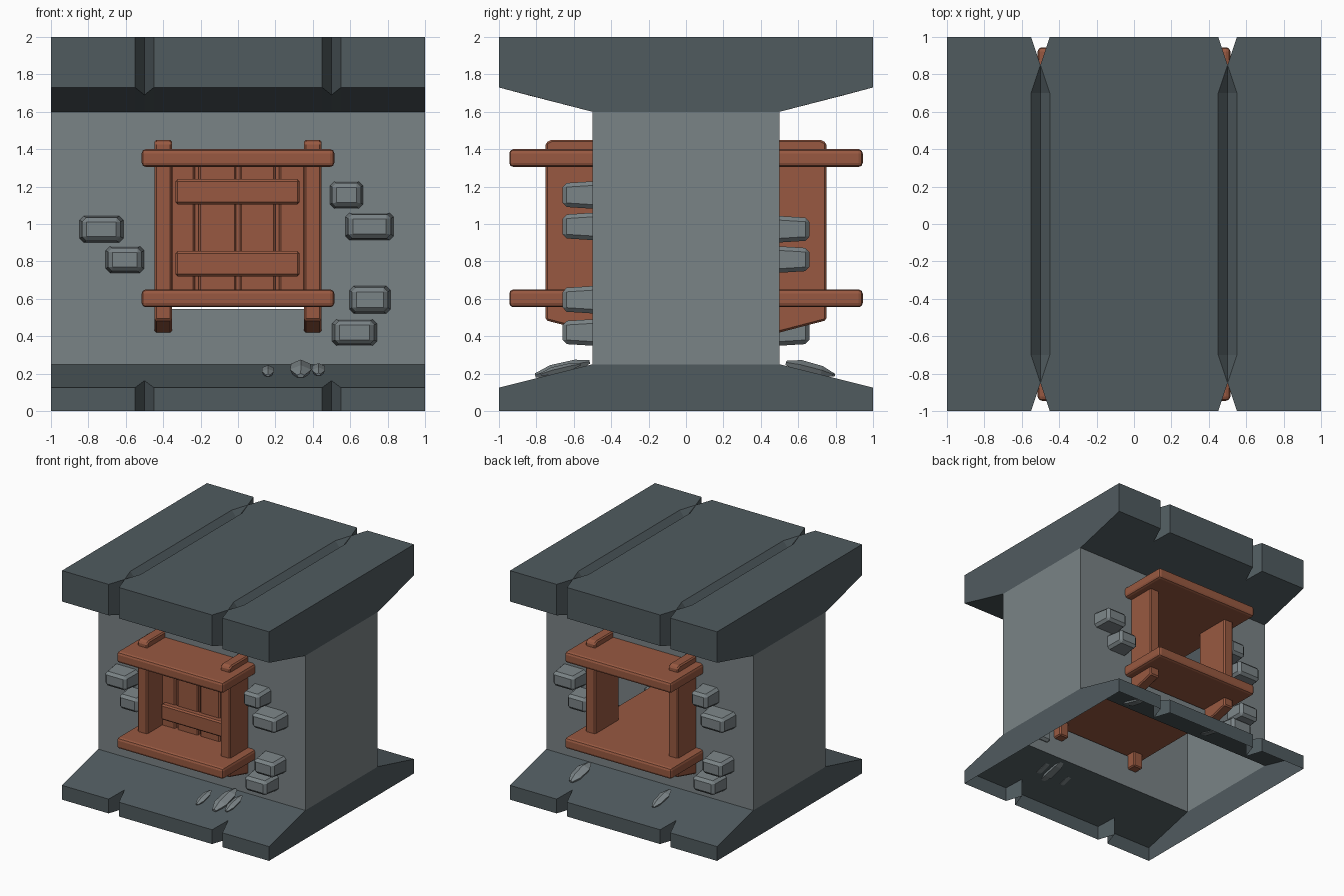
import bpy, bmesh, math
from mathutils import Matrix, Vector

if "Cube" in bpy.data.objects:
    bpy.data.objects.remove(bpy.data.objects["Cube"])


def material(name, rgb):
    m = bpy.data.materials.new(name)
    lin = [((c / 255 + 0.055) / 1.055) ** 2.4 for c in rgb]
    m.diffuse_color = (*lin, 1)
    m.use_nodes = True
    m.node_tree.nodes["Principled BSDF"].inputs["Base Color"].default_value = m.diffuse_color
    return m


STONE = material("light stone", (122, 131, 134))
SLATE = material("dark stone", (80, 91, 95))
WOOD = material("brown wood", (152, 89, 65))


def finish(name, bm, *mats):
    bmesh.ops.recalc_face_normals(bm, faces=bm.faces)
    me = bpy.data.meshes.new(name)
    bm.to_mesh(me)
    bm.free()
    for m in mats:
        me.materials.append(m)
    ob = bpy.data.objects.new(name, me)
    bpy.context.collection.objects.link(ob)
    return ob


def bevel(ob, width, segments=1):
    b = ob.modifiers.new("bevel", "BEVEL")
    b.width, b.segments, b.limit_method = width, segments, "ANGLE"


def block(name, x0, x1, y0, y1, z0, z1, mat, bev=0.0, taper=1.0, seg=1, turn=False):
    """Box whose y0 end may be tapered; turn spins it half round the z axis."""
    bm = bmesh.new()
    bmesh.ops.create_cube(bm, size=1)
    for v in bm.verts:
        k = taper if v.co.y < 0 else 1
        v.co = ((x0 + x1) / 2 + v.co.x * k * (x1 - x0),
                y0 if v.co.y < 0 else y1,
                (z0 + z1) / 2 + v.co.z * k * (z1 - z0))
    if turn:
        bm.transform(Matrix.Rotation(math.pi, 4, "Z"))
    ob = finish(name, bm, mat)
    if bev:
        bevel(ob, bev, seg)
    return ob


# Wall: hollow shell lofted along x, pinched at the grooves, open underneath
def section(x):
    pinch = abs(abs(x) - 0.5) < 0.01
    e, zl, zu, dip = (0.85, 0.1625, 1.69, 1.94) if pinch else (1, 0.125, 1.73, 2)
    half = [(e, 0), (e, zl), (0.5, 0.25), (0.5, 1.6), (e, zu), (e, 2), (0.7, dip)]
    return [(x, -y, z) for y, z in half] + [(x, y, z) for y, z in reversed(half)]


bm = bmesh.new()
xs = [-1, -0.55, -0.5, -0.45, 0.45, 0.5, 0.55, 1]
rows = [[bm.verts.new(p) for p in section(x)] for x in xs]


def face(verts, mat):
    bm.faces.new(verts).material_index = mat


for i in range(len(xs) - 1):
    A, B = rows[i], rows[i + 1]
    for j in range(len(A) - 1):
        quad = [A[j], B[j], B[j + 1], A[j + 1]]
        if j in (2, 10):                      # upright wall, with window opening
            if i != 3:
                face(quad, 0)
                continue
            z = (0.545, 1.38) if j == 2 else (1.38, 0.545)
            y = A[j].co.y
            hole = [bm.verts.new(p) for p in ((-0.36, y, z[0]), (0.36, y, z[0]),
                                              (0.36, y, z[1]), (-0.36, y, z[1]))]
            for k in range(4):
                n = (k + 1) % 4
                face([quad[k], quad[n], hole[n], hole[k]], 0)
        elif j in (5, 7) and i in (1, 2, 4, 5):  # groove ends: split into triangles
            pin, flat = (B, A) if i in (1, 4) else (A, B)
            e, s = (5, 6) if j == 5 else (8, 7)
            face([flat[e], pin[e], flat[s]], 1)
            face([pin[e], pin[s], flat[s]], 1)
        else:
            face(quad, 1)
for R in (rows[0], rows[-1]):                 # end walls: base, body, roof
    face(R[0:3] + R[11:14], 1)
    face([R[2], R[3], R[10], R[11]], 0)
    face(R[3:11], 1)
finish("wall_shell", bm, STONE, SLATE)

# Through shelves: sill and lintel
for name, z in (("sill_shelf", 0.555), ("lintel_shelf", 1.305)):
    block(name, -0.515, 0.515, -0.945, 0.945, z, z + 0.095, WOOD, 0.022, seg=2)

# Window posts with sloped feet, front and back
for sx in (-1, 1):
    for sy in (-1, 1):
        prof = [(0.75, 0.485), (0.5, 0.42), (0.42, 0.42), (0.42, 1.45),
                (0.72, 1.45), (0.75, 1.435)]
        bm = bmesh.new()
        f = bm.faces.new([bm.verts.new((sx * 0.4 - 0.047, sy * y, z)) for y, z in prof])
        r = bmesh.ops.extrude_face_region(bm, geom=[f])
        bmesh.ops.translate(bm, vec=(0.094, 0, 0),
                            verts=[v for v in r["geom"] if isinstance(v, bmesh.types.BMVert)])
        bevel(finish("window_post", bm, WOOD), 0.01)

# Front shutter: backing, upright boards and two cross boards
block("shutter_backing", -0.36, 0.36, -0.5, -0.46, 0.6, 1.34, WOOD)
for x0, x1 in ((-0.36, -0.23), (-0.21, -0.01), (0.01, 0.2), (0.22, 0.36)):
    block("shutter_board", x0, x1, -0.54, -0.49, 0.6, 1.34, WOOD, 0.01)
for z in (0.72, 1.105):
    block("shutter_cross_board", -0.335, 0.33, -0.59, -0.52, z, z + 0.135, WOOD, 0.012)

# Protruding stones, repeated on the back by a half turn
stones = [(-0.73, 0.972, 0.24, 0.145), (-0.605, 0.81, 0.21, 0.145),
          (0.58, 1.155, 0.18, 0.15), (0.703, 0.987, 0.265, 0.15),
          (0.705, 0.595, 0.225, 0.15), (0.623, 0.42, 0.245, 0.145)]
for turn in (False, True):
    for x, z, w, h in stones:
        block("wall_stone", x - w / 2, x + w / 2, -0.66, -0.47, z - h / 2, z + h / 2,
              STONE, 0.022, 0.84, turn=turn)

# Loose shards lying on the base slopes
shards = [(0.16, -0.7, 0.035, 0.20), (0.335, -0.66, 0.06, 0.30), (0.43, -0.67, 0.038, 0.22),
          (0.56, -0.0 + 0.66, 0.06, 0.26), (-0.24, 0.68, 0.045, 0.24)]
for x, y, r, length in shards:
    bm = bmesh.new()
    rings = []
    for t, k in ((-0.5, 0.35), (-0.2, 1), (0.25, 0.9), (0.5, 0.3)):
        rings.append([bm.verts.new((r * k * math.cos(a), t * length, 0.6 * r * k * math.sin(a)))
                      for a in (math.tau * n / 5 + 0.3 for n in range(5))])
    for a, b in zip(rings, rings[1:]):
        for n in range(5):
            bm.faces.new([a[n], a[n - 1], b[n - 1], b[n]])
    bm.faces.new(rings[0])
    bm.faces.new(rings[-1])
    tilt = math.atan(0.25) * (1 if y < 0 else -1)
    z = 0.25 - 0.25 * (abs(y) - 0.5) + 0.015
    bm.transform(Matrix.Translation(Vector((x, y, z))) @ Matrix.Rotation(tilt, 4, "X"))
    finish("loose_shard", bm, STONE)
